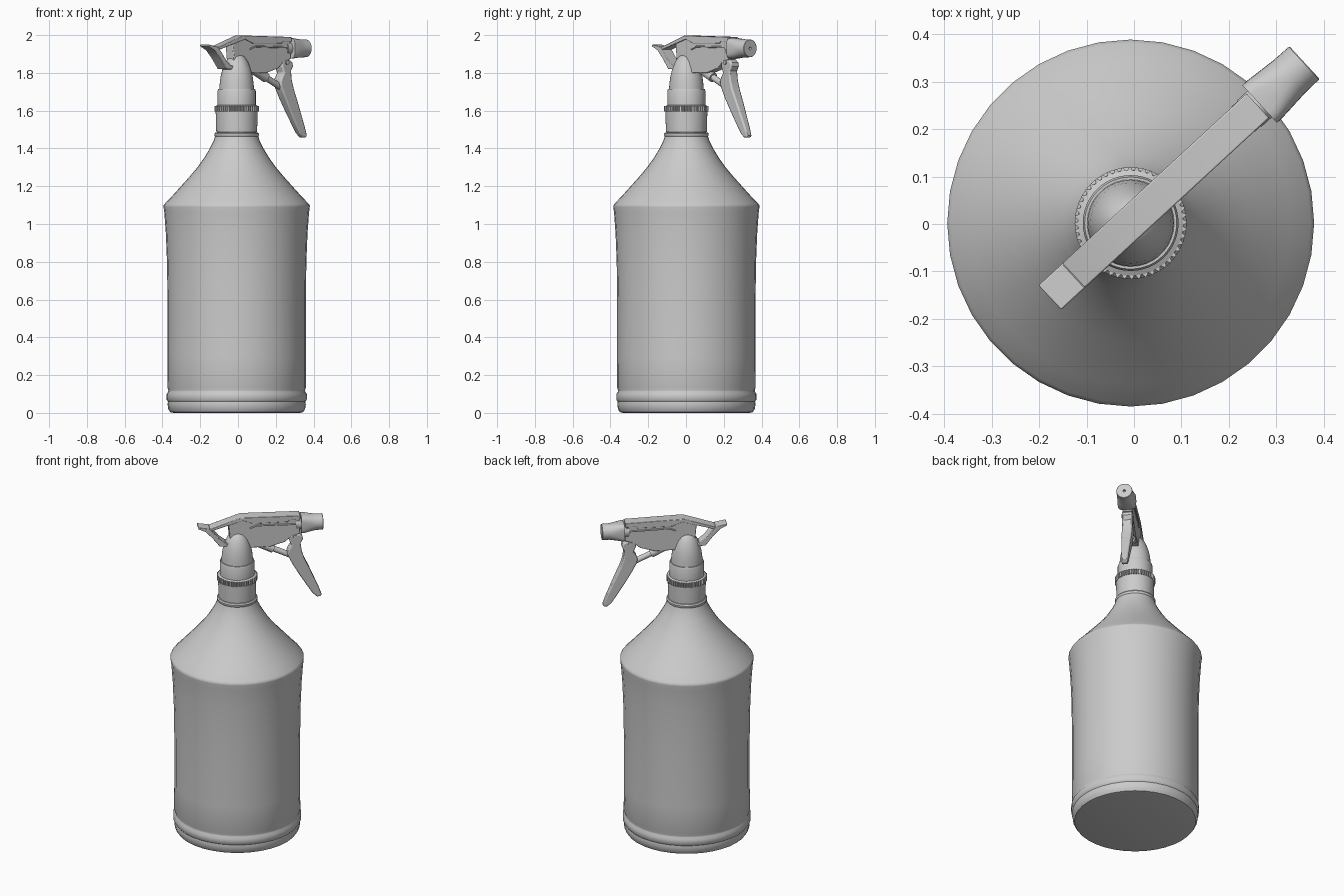
import bpy, bmesh
from math import sin, cos, pi, radians, copysign
from mathutils import Matrix, Vector

if "Cube" in bpy.data.objects:
    bpy.data.objects.remove(bpy.data.objects["Cube"])

AXIS = Matrix.Translation((-0.007, 0.002, 0))
HEAD = AXIS @ Matrix.Rotation(radians(42.7), 4, 'Z')   # spray direction


def finish(bm, name, mat, angle=35, bevel=0):
    bmesh.ops.recalc_face_normals(bm, faces=bm.faces)
    me = bpy.data.meshes.new(name)
    bm.to_mesh(me)
    bm.free()
    ob = bpy.data.objects.new(name, me)
    bpy.context.collection.objects.link(ob)
    ob.matrix_world = mat
    bpy.ops.object.select_all(action='DESELECT')
    ob.select_set(True)
    bpy.context.view_layer.objects.active = ob
    bpy.ops.object.shade_smooth_by_angle(angle=radians(angle))
    if bevel:
        m = ob.modifiers.new("soft_edges", 'BEVEL')
        m.width, m.segments = bevel, 2
        m.limit_method, m.angle_limit = 'ANGLE', radians(50)
    return ob


def loft(rings, name, mat, angle=35):
    """Skin a list of equal-length point rings and cap both ends."""
    bm = bmesh.new()
    vs = [[bm.verts.new(p) for p in r] for r in rings]
    n = len(vs[0])
    for a, b in zip(vs, vs[1:]):
        for i in range(n):
            j = (i + 1) % n
            bm.faces.new((a[i], a[j], b[j], b[i]))
    bm.faces.new(vs[0])
    bm.faces.new(vs[-1])
    return finish(bm, name, mat, angle)


def lathe(profile, name, n=36, mat=AXIS, angle=35):
    return loft([[(r * cos(2 * pi * i / n), r * sin(2 * pi * i / n), z) for i in range(n)]
                 for r, z in profile], name, mat, angle)


def plate(outline, width, name, bevel=0.004, taper=None):
    """Side profile (u, z) extruded across the spray direction."""
    bm = bmesh.new()
    sides = []
    for s in (-1, 1):
        sides.append([bm.verts.new((u, s * (taper(z) if taper else width) / 2, z))
                      for u, z in outline])
        bm.faces.new(sides[-1])
    a, b = sides
    for i in range(len(a)):
        j = (i + 1) % len(a)
        bm.faces.new((a[i], a[j], b[j], b[i]))
    return finish(bm, name, HEAD, 35, bevel)


def rod(p, q, r, name, n=20):
    p, q = Vector(p), Vector(q)
    rot = (q - p).to_track_quat('Z', 'Y').to_matrix().to_4x4()
    return lathe([(r, 0), (r, (q - p).length)], name, n, HEAD @ Matrix.Translation(p) @ rot)


# Bottle with base grooves and a waisted shoulder
lathe([(.335, 0), (.352, .004), (.362, .02), (.366, .045), (.364, .06), (.371, .07),
       (.371, .10), (.363, .112), (.362, .12), (.367, .135), (.366, .3), (.366, .6),
       (.369, .8), (.375, .95), (.383, 1.06), (.387, 1.09), (.387, 1.098), (.38, 1.108),
       (.34, 1.15), (.295, 1.2), (.25, 1.25), (.208, 1.3), (.172, 1.35), (.142, 1.4),
       (.122, 1.44), (.113, 1.47)], "bottle", 36, AXIS, 40)

# Neck flange and screw cap
lathe([(.10, 1.46), (.114, 1.463), (.118, 1.47), (.118, 1.478), (.112, 1.485), (.09, 1.487)],
      "neck_flange")
lathe([(.10, 1.485), (.108, 1.487), (.111, 1.59), (.111, 1.625), (.101, 1.63), (.101, 1.705),
       (.097, 1.715), (.085, 1.715)], "screw_cap", 48)

# Knurled grip ring
teeth = 48
loft([[(r * cos(pi * i / (2 * teeth)), r * sin(pi * i / (2 * teeth)), z)
       for i in range(teeth * 4) for r in [.118 if i % 4 < 2 else .111]]
      for z in (1.595, 1.625)], "grip_ring", AXIS, 20)

# Bullet-shaped dome
lathe([(.092, 1.71), (.09, 1.74), (.085, 1.78), (.075, 1.82), (.059, 1.86), (.041, 1.885),
       (.021, 1.898), (.003, 1.901)], "head_dome", 36)

# Sprayer body, top cover and rear rest with its open strut
plate([(-.055, 1.96), (.03, 1.985), (.36, 1.98), (.365, 1.875), (.31, 1.855), (.275, 1.825),
       (.19, 1.80), (.08, 1.80), (-.04, 1.80)], .058, "sprayer_body")
plate([(.02, 1.998), (.365, 1.99), (.365, 1.965), (.30, 1.965), (.295, 1.955), (.09, 1.955),
       (.03, 1.978), (-.155, 1.922), (-.165, 1.935)], .07, "top_cover", .003)
plate([(-.232, 1.95), (-.165, 1.938), (-.14, 1.91), (-.105, 1.865), (-.07, 1.838), (-.03, 1.838),
       (-.03, 1.818), (-.105, 1.82), (-.15, 1.878), (-.19, 1.92), (-.232, 1.94)],
      .07, "rear_rest", .003)

# Raised rail on both sides of the body
for s in (-1, 1):
    rod((.07, s * .029, 1.925), (.11, s * .029, 1.94), .005, "side_rail_slope", 8)
    rod((.11, s * .029, 1.94), (.35, s * .029, 1.935), .005, "side_rail", 8)

# Piston under the body
rod((.09, 0, 1.835), (.21, 0, 1.775), .026, "piston_barrel")
rod((.2, 0, 1.78), (.31, 0, 1.728), .017, "piston_rod")

# Trigger, narrowing towards the tip, and its pivot pin
plate([(.305, 1.865), (.36, 1.87), (.378, 1.855), (.382, 1.835), (.368, 1.81), (.374, 1.76),
       (.39, 1.71), (.42, 1.645), (.452, 1.57), (.478, 1.51), (.493, 1.468), (.487, 1.457),
       (.465, 1.457), (.44, 1.48), (.405, 1.535), (.365, 1.6), (.325, 1.67), (.297, 1.725),
       (.29, 1.75), (.298, 1.775), (.315, 1.80), (.30, 1.835)], 0, "trigger", .008,
      lambda z: .035 + .025 * min(1, (z - 1.455) / .25))
rod((.335, -.036, 1.856), (.335, .036, 1.856), .012, "pivot_pin", 16)

# Nozzle: squarish at the back, round at the mouth
def ring(u, r, e, n=32):
    f = lambda c: copysign(abs(c) ** e, c)
    return [(u, r * f(cos(2 * pi * i / n)), 1.93 + r * f(sin(2 * pi * i / n))) for i in range(n)]

rod((.34, 0, 1.93), (.38, 0, 1.93), .038, "nozzle_collar")
loft([ring(.37, .054, .45), ring(.385, .054, .5), ring(.42, .051, .75), ring(.455, .048, 1),
      ring(.497, .047, 1), ring(.499, .045, 1), ring(.499, .008, 1), ring(.485, .007, 1)],
     "nozzle", HEAD)
